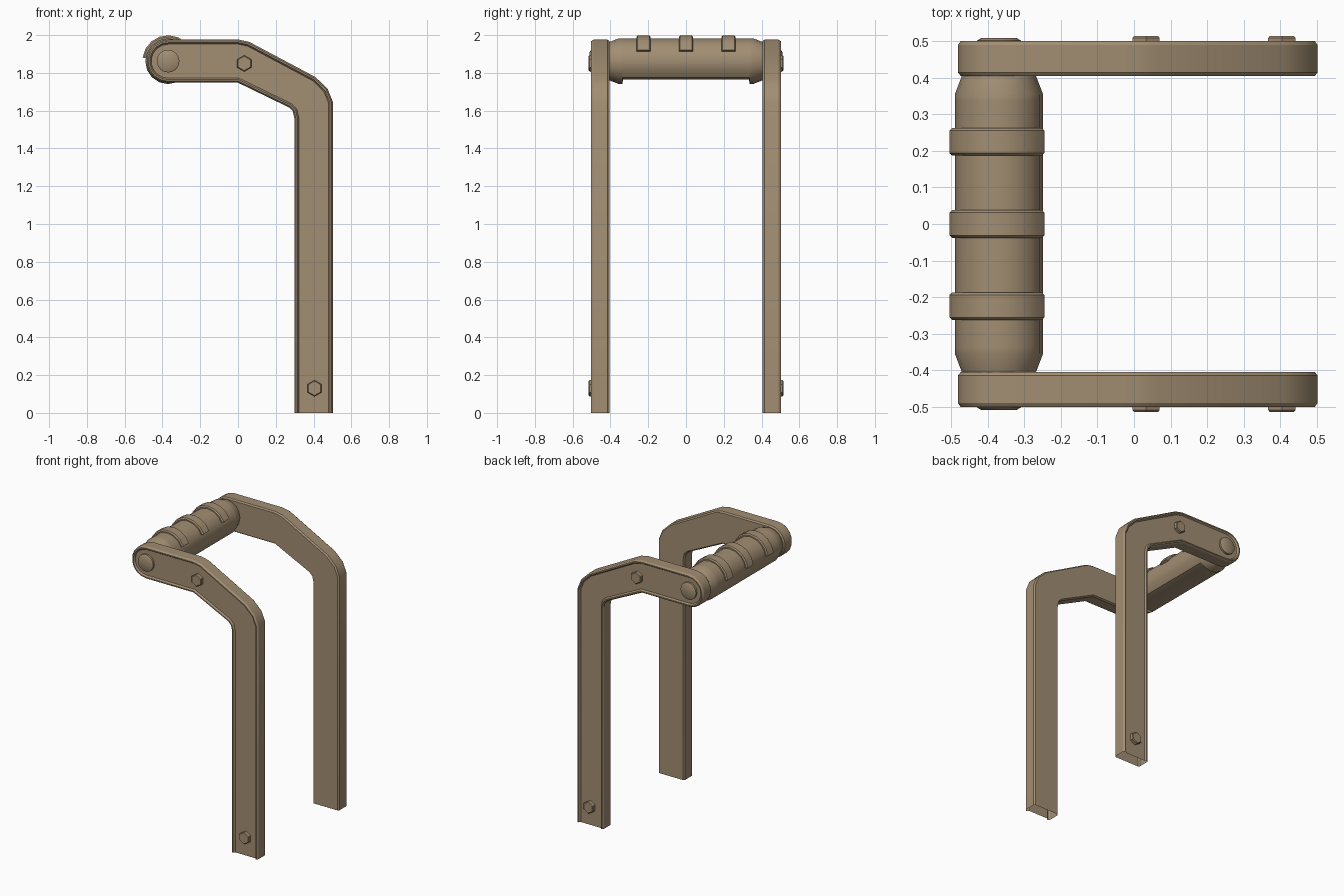
import bpy
import bmesh
from math import sin, cos, radians
from mathutils import Vector

cube = bpy.data.objects.get("Cube")
if cube:
    bpy.data.objects.remove(cube, do_unlink=True)

tan = bpy.data.materials.new("tan")
tan.use_nodes = True
TAN = (0.36, 0.27, 0.17, 1)
tan.diffuse_color = TAN
bsdf = next(n for n in tan.node_tree.nodes if n.type == 'BSDF_PRINCIPLED')
bsdf.inputs["Base Color"].default_value = TAN
bsdf.inputs["Roughness"].default_value = 0.8

PIVOT = Vector((-0.37, 1.862))  # grip axis in x, z


def finish(name, bm, angle=30):
    bmesh.ops.recalc_face_normals(bm, faces=bm.faces)
    mesh = bpy.data.meshes.new(name)
    bm.to_mesh(mesh)
    bm.free()
    mesh.materials.append(tan)
    obj = bpy.data.objects.new(name, mesh)
    bpy.context.collection.objects.link(obj)
    bpy.ops.object.select_all(action='DESELECT')
    obj.select_set(True)
    bpy.context.view_layer.objects.active = obj
    bpy.ops.object.shade_smooth_by_angle(angle=radians(angle))
    return obj


def lathe(name, centre, profile, sides=16, start=0, sweep=360, floor=None):
    """Turn a (y, radius) profile about a y-axis line; a partial sweep gets end caps."""
    bm = bmesh.new()
    full = sweep == 360
    count = sides if full else sides + 1
    rings = []
    for y, r in profile:
        ring = []
        for i in range(count):
            a = radians(start + sweep * i / sides)
            z = centre[1] + r * sin(a)
            if floor and abs(y) < floor[0]:
                z = max(z, floor[1])
            ring.append(bm.verts.new((centre[0] + r * cos(a), y, z)))
        rings.append(ring)
    for a, b in zip(rings, rings[1:]):
        for i in range(sides):
            j = (i + 1) % count
            bm.faces.new((a[i], a[j], b[j], b[i]))
    if full:
        bm.faces.new(rings[0])
        bm.faces.new(rings[-1])
    else:
        bm.faces.new([r[0] for r in rings])
        bm.faces.new([r[-1] for r in rings])
    return finish(name, bm)


def inset(points, d):
    """Mitred inward offset of a counter-clockwise outline, keeping the foot on the ground."""
    result = []
    for i, p in enumerate(points):
        before = (p - points[i - 1]).normalized()
        after = (points[(i + 1) % len(points)] - p).normalized()
        n1, n2 = Vector((-before.y, before.x)), Vector((-after.y, after.x))
        q = p + (n1 + n2) * (d / (1 + n1.dot(n2)))
        if p.y == 0:
            q.y = 0
        result.append(q)
    return result


# Bent arm outline: leg, shoulder, rounded tip, underside
outline = [Vector(p) for p in (
    (0.298, 0), (0.503, 0), (0.503, 1.645), (0.475, 1.715), (0.41, 1.778),
    (0.06, 1.964), (0.005, 1.976))]
outline += [PIVOT + 0.114 * Vector((cos(radians(a)), sin(radians(a))))
            for a in range(90, 271, 20)]
outline += [Vector(p) for p in (
    (0.0, 1.748), (0.27, 1.617), (0.29, 1.597), (0.298, 1.56))]

# (y, inset) rings: inner chamfer, wall, outer chamfer, rim, sunken panel
SECTION = ((0.405, 0.008), (0.415, 0), (0.49, 0), (0.502, 0.008),
           (0.502, 0.016), (0.49, 0.024))


def arm(name, side):
    bm = bmesh.new()
    rings = [[bm.verts.new((p.x, side * y, p.y)) for p in inset(outline, d)]
             for y, d in SECTION]
    n = len(outline)
    for a, b in zip(rings, rings[1:]):
        for i in range(1, n):  # the foot stays open
            j = (i + 1) % n
            bm.faces.new((a[i], a[j], b[j], b[i]))
    bm.faces.new(rings[0])
    bm.faces.new(rings[-1])
    finish(name, bm)


for word, side in (("front", -1), ("back", 1)):
    arm(word + "_arm", side)
    # Round pivot cap and two hex bolts on the outer face
    lathe(word + "_pivot_cap", PIVOT,
          [(side * y, r) for y, r in ((0.48, 0.06), (0.503, 0.06), (0.51, 0.047))])
    for part, spot in (("upper", (0.033, 1.85)), ("lower", (0.405, 0.13))):
        lathe(f"{word}_{part}_bolt", spot,
              [(side * y, r) for y, r in ((0.48, 0.043), (0.51, 0.043), (0.515, 0.038))],
              sides=6, start=30)

# Grip tube with tapered ends and a flattened underside between them
lathe("grip", PIVOT,
      [(-0.41, 0.1), (-0.355, 0.121), (-0.336, 0.121), (-0.334, 0.121),
       (0.334, 0.121), (0.336, 0.121), (0.355, 0.121), (0.41, 0.1)],
      floor=(0.335, 1.765))

# Raised partial bands over the top of the grip
for i, y in enumerate((-0.225, 0, 0.225)):
    band = ((-0.038, 0.11), (-0.038, 0.129), (-0.031, 0.137),
            (0.031, 0.137), (0.038, 0.129), (0.038, 0.11))
    lathe(f"grip_band_{i + 1}", PIVOT, [(y + dy, r) for dy, r in band],
          sides=7, start=25, sweep=147)
